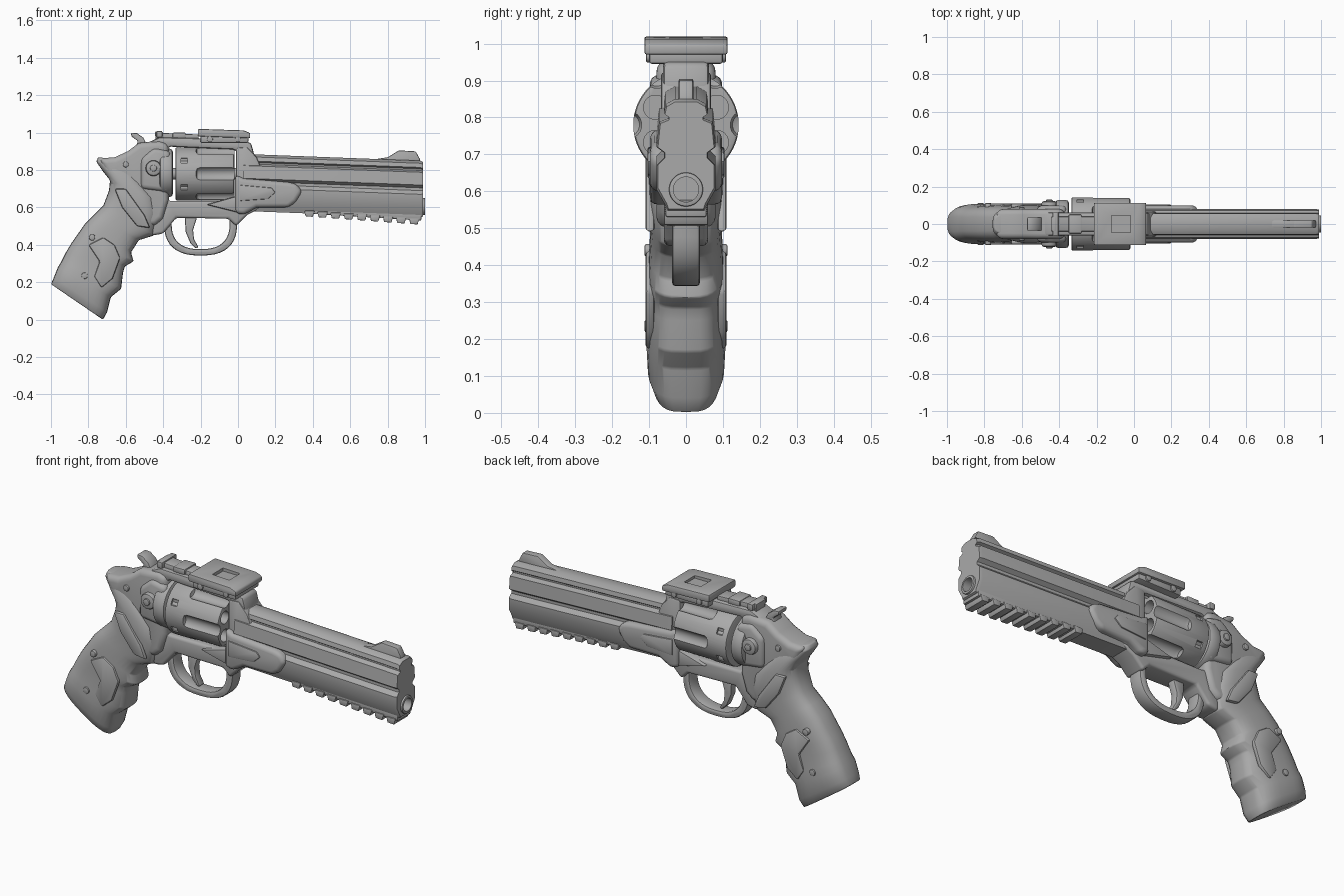
import bpy, bmesh, math
from mathutils import Vector

if "Cube" in bpy.data.objects:
    bpy.data.objects.remove(bpy.data.objects["Cube"])

metal = bpy.data.materials.new("gunmetal_grey")
metal.diffuse_color = (0.4, 0.4, 0.4, 1)
metal.use_nodes = True
metal.node_tree.nodes["Principled BSDF"].inputs["Base Color"].default_value = metal.diffuse_color


def finish(name, bm, bevel=0.0, seg=2):
    bmesh.ops.recalc_face_normals(bm, faces=bm.faces)
    me = bpy.data.meshes.new(name)
    bm.to_mesh(me)
    bm.free()
    ob = bpy.data.objects.new(name, me)
    bpy.context.collection.objects.link(ob)
    me.materials.append(metal)
    if bevel:
        m = ob.modifiers.new("bevel", 'BEVEL')
        m.width, m.segments, m.limit_method, m.angle_limit = bevel, seg, 'ANGLE', math.radians(32)
    return ob


def loft(name, rings, bevel=0.0):
    """Skin a list of equal closed rings and cap the ends."""
    bm = bmesh.new()
    vs = [[bm.verts.new(p) for p in r] for r in rings]
    n = len(rings[0])
    for a, b in zip(vs, vs[1:]):
        for i in range(n):
            bm.faces.new((a[i], a[(i + 1) % n], b[(i + 1) % n], b[i]))
    bm.faces.new(vs[0])
    bm.faces.new(vs[-1])
    return finish(name, bm, bevel)


def plate(name, pts, y0, y1=None, bevel=0.01, seg=2):
    """Side profile (x, z) extruded across y."""
    if y1 is None:
        y0, y1 = -y0, y0
    ob = loft(name, [[(x, y, z) for x, z in pts] for y in (y0, y1)], bevel)
    if bevel:
        ob.modifiers[0].segments = seg
    return ob


def box(name, x0, x1, z0, z1, hw, bevel=0.008):
    return plate(name, [(x0, z0), (x1, z0), (x1, z1), (x0, z1)], hw, bevel=bevel)


def rod(name, axis, a, b, u, v, r, n=32, bevel=0.0):
    """Cylinder along x or y from a to b; u, v are the other two coordinates."""
    rings = []
    for t in (a, b):
        ring = []
        for i in range(n):
            w = math.tau * (i + 0.5) / n
            p, q = u + r * math.cos(w), v + r * math.sin(w)
            ring.append((t, p, q) if axis == 'x' else (p, t, q))
        rings.append(ring)
    return loft(name, rings, bevel)


def cut(target, cutter):
    cutter.hide_render = True
    m = target.modifiers.new("cut", 'BOOLEAN')
    m.object, m.operation, m.solver = cutter, 'DIFFERENCE', 'EXACT'
    bpy.context.view_layer.objects.active = target
    for mod in list(target.modifiers):
        bpy.ops.object.modifier_apply(modifier=mod.name)
    bpy.data.objects.remove(cutter)


# Barrel: grooved section, sloping slightly down to the muzzle
half = [(.03, .85), (.055, .836), (.06, .814), (.048, .806), (.048, .798), (.073, .788),
        (.08, .72), (.06, .705), (.06, .69), (.08, .67), (.08, .605), (.055, .56), (.05, .545)]
section = half + [(-y, z) for y, z in reversed(half)]
barrel = loft("barrel", [[(x, y * s, .7 + (z - .7) * s + dz) for y, z in section]
                         for x, dz, s in ((.03, .036, 1), (.975, 0, 1), (.99, 0, .95))])
cut(barrel, rod("bore_cutter", 'x', .85, 1.1, 0, .605, .036))
ring = rod("muzzle_ring", 'x', .9, 1.0, 0, .605, .046, bevel=.004)
cut(ring, rod("ring_cutter", 'x', .87, 1.1, 0, .605, .034))
plate("front_sight", [(.69, .852), (.80, .868), (.86, .905), (.95, .9), (.972, .86), (.972, .83), (.69, .83)],
      .02, bevel=.006)

# Accessory rail under the barrel
plate("rail_base", [(.33, .6), (.98, .57), (.98, .53), (.36, .568)], .055, bevel=.005)
for i in range(9):
    x = .355 + i * .07
    z = .553 - .045 * (x - .35) / .62
    plate("rail_tooth", [(x, z + .03), (x + .006, z), (x + .045, z - .003), (x + .055, z + .03)], .06, bevel=.004)

# Cylinder with flutes and chambers
drum = rod("cylinder", 'x', -.335, -.02, 0, .78, .143, 60, bevel=.01)
for i in range(6):
    w = math.tau * (i + .5) / 6 + math.pi / 6
    c, s = math.cos(w), math.sin(w)
    cut(drum, rod("flute_cutter", 'x', -.225, .05, .158 * c, .78 + .158 * s, .038, 20, bevel=.02))
    w += math.pi / 6
    c, s = math.cos(w), math.sin(w)
    cut(drum, rod("chamber_cutter", 'x', -.2, .05, .095 * c, .78 + .095 * s, .033, 20))
    cut(drum, rod("notch_cutter", 'x', -.305, -.27, .15 * c, .78 + .15 * s, .02, 8))
rod("cylinder_axle", 'x', -.4, .05, 0, .78, .03)

# Recoil shield behind the cylinder
rod("recoil_shield", 'x', -.42, -.348, 0, .785, .13, 40, bevel=.018)
plate("shield_cheek", [(-.52, .70), (-.36, .68), (-.36, .90), (-.45, .92), (-.52, .86)], .098, bevel=.025, seg=3)
rod("release_knob", 'y', -.122, .122, -.452, .81, .042, 24, bevel=.012)
rod("release_pin", 'y', -.13, .13, -.452, .81, .018, 16, bevel=.004)
rod("frame_pin", 'y', -.09, .09, -.60, .83, .016, 16, bevel=.004)

# Frame: rear, top strap, lower bridge, front block
plate("rear_frame", [(-.745, .862), (-.66, .868), (-.59, .90), (-.53, .945), (-.42, .955), (-.37, .94), (-.37, .64),
                     (-.40, .54), (-.44, .5), (-.52, .5), (-.66, .68), (-.70, .78)], .08, bevel=.03, seg=4)
plate("top_strap", [(-.52, .93), (-.42, .975), (.0, .965), (.07, .945), (.09, .87), (.02, .87), (-.02, .91),
                    (-.36, .925), (-.45, .88)], .062, bevel=.012)
plate("lower_bridge", [(-.46, .66), (-.36, .635), (.0, .635), (.1, .64), (.13, .6), (.05, .56), (-.01, .5),
                       (-.05, .54), (-.33, .545), (-.40, .46), (-.46, .45)], .06, bevel=.015, seg=3)
plate("front_block", [(-.012, .92), (.05, .925), (.10, .87), (.13, .8), (.13, .6), (-.012, .58)], .068, bevel=.012)
plate("crane", [(-.015, .775), (.03, .755), (.27, .735), (.315, .725), (.345, .685), (.31, .63), (.27, .6),
                (.10, .6), (.03, .56), (-.015, .57)], .098, bevel=.025, seg=3)
for y in (-.104, .09):
    plate("crane_panel", [(.01, .72), (.18, .705), (.20, .68), (.16, .645), (.01, .635)], y, y + .014, bevel=.005)
plate("crane_arm", [(-.17, .615), (-.01, .66), (.05, .66), (.05, .59), (-.01, .575)], .08, bevel=.01)

# Trigger guard and trigger
arc = [math.pi * (1 + i / 20) for i in range(21)]


def bow(rx, rz):
    return [(-.2 + rx * math.copysign(abs(math.cos(a)) ** .8, math.cos(a)),
             .515 - rz * abs(math.sin(a)) ** .8) for a in arc]


plate("trigger_guard", [(-.42, .56)] + bow(.195, .172) + [(.03, .56), (-.045, .56)]
      + bow(.155, .138)[::-1] + [(-.355, .56)], .038, bevel=.01)
plate("trigger", [(-.285, .56), (-.28, .47), (-.255, .41), (-.225, .38), (-.21, .385), (-.235, .43), (-.24, .48),
                  (-.215, .56)], .022, bevel=.008)

# Hammer
plate("hammer", [(-.572, 1.0), (-.54, .997), (-.505, .972), (-.48, .92), (-.56, .89), (-.535, .955), (-.57, .98)],
      .036, bevel=.007)

# Rear sight and optic mount on the top strap
plate("rear_sight", [(-.44, .96), (-.445, 1.005), (-.42, 1.01), (-.40, .998), (-.21, .99), (-.21, .955)], .04,
      bevel=.006)
box("rear_sight_blade", -.435, -.405, .975, 1.008, .062, .004)
box("rear_sight_cap", -.35, -.28, .97, 1.0, .05, .006)
box("mount_base", -.20, .055, .945, .985, .1)
mount = plate("mount_plate", [(-.215, .98), (-.215, 1.02), (.03, 1.012), (.065, .998), (.065, .97)], .113, bevel=.007)
cut(mount, box("mount_cutter", -.12, -.02, 1.0, 1.1, .045, 0))
for x in (-.15, .0):
    rod("mount_screw", 'y', -.108, .108, x, .965, .016, 16, bevel=.003)

# Grip: (back x, z, front x, z, half width) from the butt upward
stations = [(-1.0, .19, -.722, .0, .088), (-.985, .225, -.70, .04, .104), (-.963, .28, -.68, .12, .108),
            (-.945, .31, -.625, .165, .104), (-.92, .36, -.615, .25, .10), (-.89, .41, -.605, .285, .10),
            (-.855, .46, -.558, .312, .102), (-.82, .51, -.572, .36, .10), (-.77, .56, -.53, .425, .097),
            (-.72, .61, -.45, .45, .094), (-.69, .69, -.425, .55, .1), (-.684, .745, -.44, .64, .1),
            (-.72, .79, -.50, .72, .09), (-.758, .845, -.56, .80, .075), (-.748, .868, -.62, .855, .05)]
rings = []
for bx, bz, fx, fz, hw in stations:
    mid, ax = Vector(((bx + fx) / 2, 0, (bz + fz) / 2)), Vector(((fx - bx) / 2, 0, (fz - bz) / 2))
    ring = []
    for i in range(32):
        c, s = math.cos(math.tau * i / 32), math.sin(math.tau * i / 32)
        p = mid + ax * math.copysign(abs(c) ** .75, c)
        p.y = hw * math.copysign(abs(s) ** .6, s)
        ring.append(p)
    rings.append(ring)
loft("grip", rings, .006)

# Raised palm panels and grip screws on both sides
for y in (-.11, .085):
    plate("palm_panel", [(-.80, .40), (-.72, .44), (-.66, .40), (-.63, .33), (-.67, .22), (-.73, .17), (-.77, .23),
                         (-.74, .31)], y, y + .025, bevel=.01)
    plate("thumb_rest", [(-.66, .70), (-.60, .70), (-.50, .56), (-.47, .49), (-.54, .50), (-.62, .60)], y, y + .025,
          bevel=.01)
for x, z in ((-.78, .44), (-.82, .235)):
    rod("grip_screw", 'y', -.112, .112, x, z, .017, 16, bevel=.004)

# Apply bevels and shade smoothly with sharp edges kept
bpy.ops.object.select_all(action='SELECT')
bpy.context.view_layer.objects.active = barrel
bpy.ops.object.convert(target='MESH')
bpy.ops.object.shade_smooth_by_angle(angle=math.radians(35))
